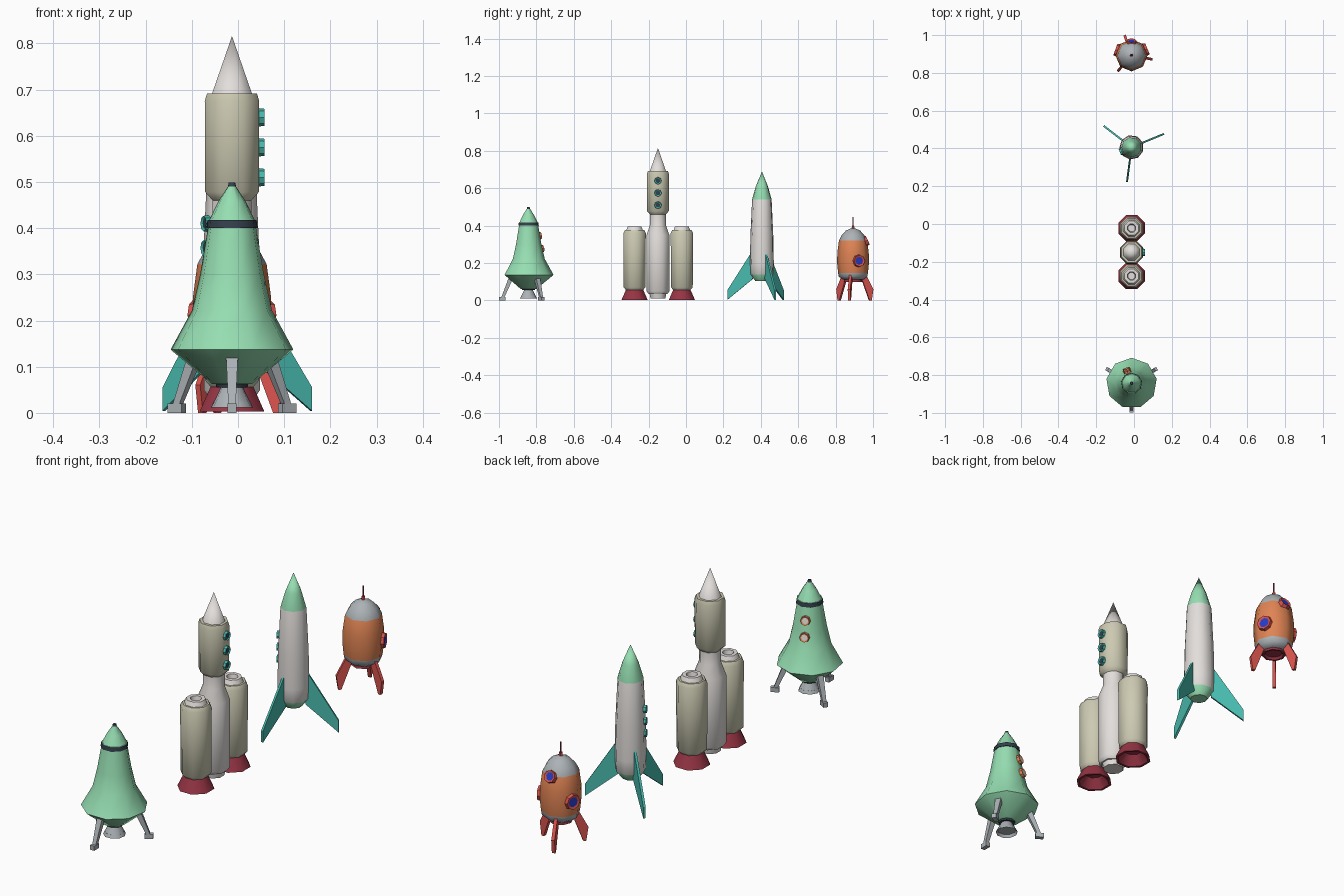
import bpy, bmesh, math
from mathutils import Matrix, Vector

cube = bpy.data.objects.get("Cube")
if cube:
    bpy.data.objects.remove(cube)


def material(name, rgb):
    linear = [(c / 255 / 12.92) if c < 11 else ((c / 255 + 0.055) / 1.055) ** 2.4 for c in rgb]
    m = bpy.data.materials.new(name)
    m.use_nodes = True
    m.diffuse_color = (*linear, 1)
    m.node_tree.nodes["Principled BSDF"].inputs["Base Color"].default_value = (*linear, 1)
    return m


green = material("mint green", (150, 222, 178))
white = material("off white", (226, 222, 219))
beige = material("beige", (204, 202, 178))
orange = material("orange", (224, 132, 84))
teal = material("teal", (72, 186, 174))
red = material("red", (218, 84, 78))
crimson = material("dark red", (150, 52, 68))
grey = material("grey", (172, 178, 182))
navy = material("dark slate", (52, 64, 76))
blue = material("blue", (38, 60, 200))


def finish(name, bm, mats, smooth=False):
    bmesh.ops.recalc_face_normals(bm, faces=bm.faces)
    me = bpy.data.meshes.new(name)
    bm.to_mesh(me)
    bm.free()
    for m in mats:
        me.materials.append(m)
    ob = bpy.data.objects.new(name, me)
    bpy.context.collection.objects.link(ob)
    if smooth:
        bpy.ops.object.select_all(action="DESELECT")
        ob.select_set(True)
        bpy.context.view_layer.objects.active = ob
        bpy.ops.object.shade_smooth_by_angle(angle=math.radians(46))
    return ob


def lathe(name, centre, bands, sides, phase=0):
    """Faceted turned body: each band is (material, [(radius, z), ...]), listed upward."""
    bm = bmesh.new()
    mats, last = [], None
    for mat, profile in bands:
        if mat not in mats:
            mats.append(mat)
        for r, z in profile:
            ring = []
            for i in range(sides):
                a = math.radians(phase) + math.tau * i / sides
                ring.append(bm.verts.new((centre[0] + r * math.cos(a), centre[1] + r * math.sin(a), z)))
            if last:
                for i in range(sides):
                    j = (i + 1) % sides
                    f = bm.faces.new((last[i], last[j], ring[j], ring[i]))
                    f.material_index = mats.index(mat)
            else:
                bm.faces.new(ring[::-1])
            last = ring
    bm.faces.new(last).material_index = len(mats) - 1 if bands[-1][0] == mats[-1] else mats.index(bands[-1][0])
    bmesh.ops.remove_doubles(bm, verts=bm.verts, dist=0.0004)
    return finish(name, bm, mats, smooth=True)


def polar(centre, r, degrees, z):
    a = math.radians(degrees)
    return Vector((centre[0] + r * math.cos(a), centre[1] + r * math.sin(a), z))


def porthole(name, centre, r, degrees, z, size, frame, glass, tilt=0):
    """Octagonal frame with a sunken glass face, facing outward."""
    bm = bmesh.new()
    bmesh.ops.create_cone(bm, cap_ends=True, segments=8, radius1=size, radius2=size * 0.88, depth=0.022)
    front = max(bm.faces, key=lambda f: f.calc_center_median().z)
    bmesh.ops.inset_region(bm, faces=[front], thickness=size * 0.28, depth=0)
    bmesh.ops.translate(bm, verts=front.verts, vec=(0, 0, -0.003))
    front.material_index = 1
    turn = Matrix.Rotation(math.radians(degrees), 4, "Z") @ Matrix.Rotation(math.radians(90 - tilt), 4, "Y")
    bm.transform(Matrix.Translation(polar(centre, r, degrees, z)) @ turn)
    finish(name, bm, [frame, glass])


def fin(name, centre, degrees, outline, thickness, mat):
    """Flat plate drawn in (radius, z) and turned about the body axis."""
    bm = bmesh.new()
    sides = [[bm.verts.new((r, s * thickness / 2, z)) for r, z in outline] for s in (-1, 1)]
    bm.faces.new(sides[0])
    bm.faces.new(sides[1][::-1])
    for i in range(len(outline)):
        j = (i + 1) % len(outline)
        bm.faces.new((sides[0][i], sides[0][j], sides[1][j], sides[1][i]))
    bm.transform(Matrix.Translation((*centre, 0)) @ Matrix.Rotation(math.radians(degrees), 4, "Z"))
    finish(name, bm, [mat])


def leg(name, centre, degrees):
    """Tapered strut with a block foot."""
    bm = bmesh.new()
    strut = bmesh.ops.create_cube(bm, size=1)["verts"]
    for v in strut:
        top = v.co.z > 0
        w = 0.026 if top else 0.016
        v.co = Vector((v.co.x * w + (0.09 if top else 0.137), v.co.y * w, 0.127 if top else 0.015))
    foot = bmesh.ops.create_cube(bm, size=1)["verts"]
    for v in foot:
        v.co = Vector((v.co.x * 0.035 + 0.1385, v.co.y * 0.02, v.co.z * 0.02 + 0.01))
    bm.transform(Matrix.Translation((*centre, 0)) @ Matrix.Rotation(math.radians(degrees), 4, "Z"))
    finish(name, bm, [grey])


X = -0.013

# Lander with a flared skirt and three legs
c = (X, -0.843)
lathe("lander_body", c, [
    (navy, [(0.034, 0.055), (0.036, 0.062)]),
    (green, [(0.045, 0.063), (0.135, 0.137), (0.088, 0.222), (0.07, 0.3), (0.053, 0.4)]),
    (navy, [(0.056, 0.4), (0.054, 0.418)]),
    (green, [(0.05, 0.418), (0.03, 0.458), (0.009, 0.49)]),
    (navy, [(0.007, 0.499)])], 9, 90)
lathe("lander_nozzle", c, [(grey, [(0.04, 0.025), (0.046, 0.012), (0.024, 0.056)])], 9, 90)
for i in range(3):
    leg("lander_leg_%d" % (i + 1), c, 30 + 120 * i)
for i, (r, z) in enumerate([(0.06, 0.345), (0.073, 0.277)]):
    porthole("lander_porthole_%d" % (i + 1), c, r, 110, z, 0.022, orange, white, 10)

# Heavy rocket: eight-sided core with two boosters
c = (X, -0.15)
flat = 1 / math.cos(math.pi / 8)


def octagon(points):
    return [(r * flat, z) for r, z in points]


lathe("core_stage", c, [(white, octagon([
    (0.04, 0.012), (0.044, 0.034), (0.05, 0.034), (0.061, 0.05), (0.061, 0.35),
    (0.042, 0.405), (0.042, 0.47)]))], 8, 22.5)
lathe("upper_stage", c, [
    (beige, octagon([(0.042, 0.46), (0.058, 0.478), (0.059, 0.675), (0.054, 0.692), (0.043, 0.692)])),
    (white, octagon([(0.0, 0.816)]))], 8, 22.5)
for i, z in enumerate((0.64, 0.575, 0.51)):
    porthole("core_porthole_%d" % (i + 1), c, 0.059, 0, z, 0.021, teal, navy)
for side, y in (("front", -0.275), ("back", -0.022)):
    b = (X, y)
    lathe(side + "_booster", b, [
        (beige, octagon([(0.045, 0.055), (0.058, 0.07), (0.06, 0.36), (0.052, 0.376), (0.044, 0.376)])),
        (white, octagon([(0.037, 0.395), (0.022, 0.395), (0.018, 0.37)]))], 8, 22.5)
    lathe(side + "_booster_nozzle", b, [(crimson, octagon([
        (0.034, 0.045), (0.06, 0.003), (0.07, 0.003), (0.044, 0.062)]))], 8, 22.5)

# Slender rocket with swept fins
c = (X, 0.406)
lathe("slender_body", c, [
    (green, [(0.036, 0.105), (0.062, 0.14)]),
    (white, [(0.065, 0.2), (0.062, 0.35), (0.053, 0.54)]),
    (green, [(0.033, 0.61), (0.0, 0.69)])], 9, 22.5)
for i in range(3):
    fin("slender_fin_%d" % (i + 1), c, 22.5 + 120 * i,
        [(0.055, 0.26), (0.186, 0.055), (0.186, 0.004), (0.05, 0.115)], 0.01, teal)
for i, z in enumerate((0.41, 0.357, 0.304)):
    porthole("slender_porthole_%d" % (i + 1), c, 0.056, 202.5, z, 0.019, teal, navy)

# Stubby rocket with an antenna and round windows
c = (X, 0.893)
lathe("stubby_body", c, [
    (grey, [(0.055, 0.112), (0.076, 0.128), (0.08, 0.148)]),
    (orange, [(0.085, 0.2), (0.084, 0.255), (0.075, 0.322)]),
    (grey, [(0.06, 0.35), (0.038, 0.374), (0.01, 0.386)])], 8)
lathe("stubby_nozzle", c, [(crimson, [(0.035, 0.11), (0.042, 0.1), (0.05, 0.1), (0.046, 0.115)])], 8)
lathe("antenna", c, [(red, [(0.009, 0.38), (0.007, 0.4)]),
                     (crimson, [(0.004, 0.4), (0.003, 0.446)])], 6)
for i in range(3):
    fin("stubby_fin_%d" % (i + 1), c, -11 + 120 * i,
        [(0.068, 0.145), (0.113, 0.06), (0.104, 0), (0.092, 0), (0.05, 0.112)], 0.014, red)
for i, angle in enumerate((22.5, 160)):
    porthole("stubby_window_%d" % (i + 1), c, 0.08, angle, 0.212, 0.036, red, blue)
porthole("stubby_upper_window", c, 0.069, 90, 0.318, 0.029, red, blue, 25)
